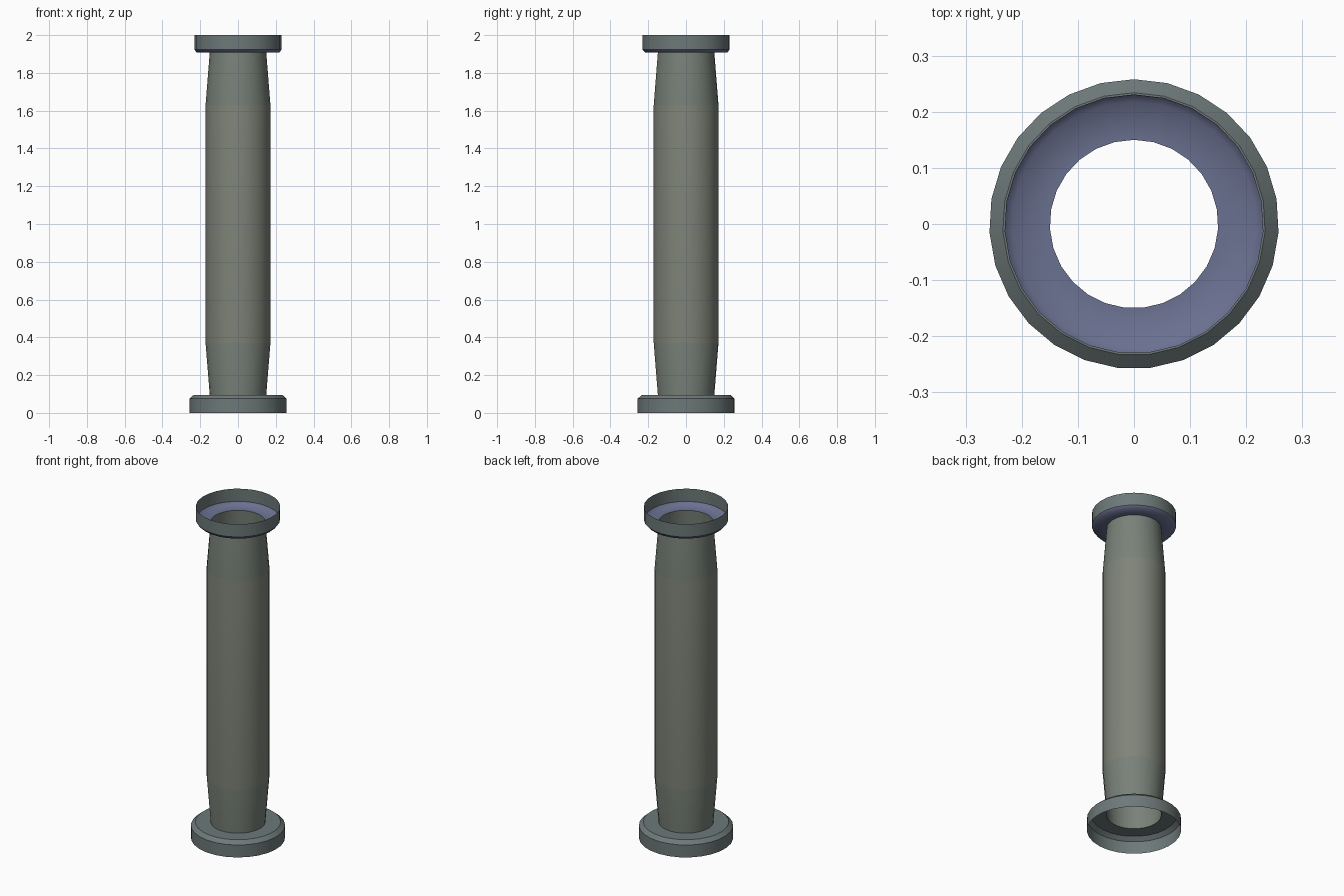
import bpy, bmesh, math

if "Cube" in bpy.data.objects:
    bpy.data.objects.remove(bpy.data.objects["Cube"])

SIDES = 27


def material(name, r, g, b):
    m = bpy.data.materials.new(name)
    m.diffuse_color = (r, g, b, 1)
    m.use_nodes = True
    m.node_tree.nodes["Principled BSDF"].inputs["Base Color"].default_value = m.diffuse_color
    return m


STONE = material("olive_stone", 0.215, 0.23, 0.19)
TAPER = material("green_stone", 0.19, 0.22, 0.19)
SLATE = material("slate", 0.155, 0.19, 0.19)
BLUE = material("blue_slate", 0.145, 0.165, 0.28)


def lathe(name, profile, mats, angle=30):
    """Open shell turned around z from (radius, height) points, bottom to top;
    mats gives one material per profile segment."""
    bm = bmesh.new()
    rings = []
    for r, z in profile:
        ring = []
        for i in range(SIDES):
            a = math.pi / 2 + 2 * math.pi * i / SIDES
            ring.append(bm.verts.new((r * math.cos(a), r * math.sin(a), z)))
        rings.append(ring)
    slots = list(dict.fromkeys(mats))
    for low, high, mat in zip(rings, rings[1:], mats):
        for i in range(SIDES):
            j = (i + 1) % SIDES
            face = bm.faces.new((low[i], low[j], high[j], high[i]))
            face.material_index = slots.index(mat)
    mesh = bpy.data.meshes.new(name)
    bm.to_mesh(mesh)
    bm.free()
    for mat in slots:
        mesh.materials.append(mat)
    obj = bpy.data.objects.new(name, mesh)
    bpy.context.collection.objects.link(obj)
    bpy.ops.object.select_all(action='DESELECT')
    obj.select_set(True)
    bpy.context.view_layer.objects.active = obj
    bpy.ops.object.shade_smooth_by_angle(angle=math.radians(angle))
    return obj


# Base flange: open underneath, bevelled upper edge
lathe("column_base", [(0.258, 0.0), (0.258, 0.075), (0.234, 0.096), (0.15, 0.096)],
      [SLATE, SLATE, SLATE])

# Shaft: hollow tube narrowing at both ends
lathe("column_shaft", [(0.15, 0.096), (0.172, 0.37), (0.172, 1.63), (0.15, 1.907)],
      [TAPER, STONE, TAPER])

# Top flange underside: shallow bevelled ring around the shaft
lathe("capital_underside", [(0.15, 1.907), (0.218, 1.907), (0.231, 1.923)],
      [BLUE, BLUE], 60)

# Top flange rim: open above
lathe("capital_rim", [(0.231, 1.923), (0.231, 2.0)], [SLATE])
